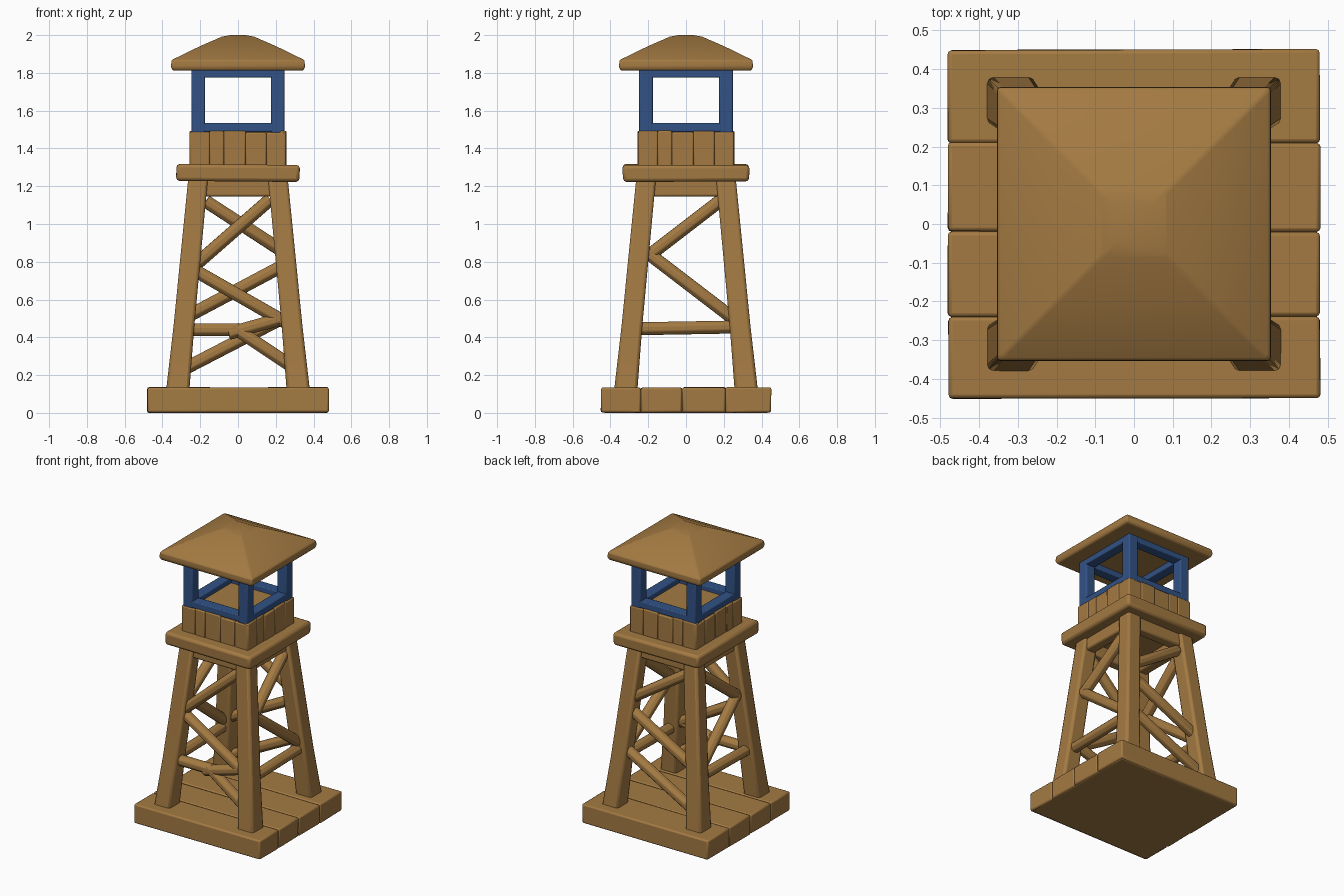
import bpy, bmesh, math, random
from mathutils import Vector, Matrix

if "Cube" in bpy.data.objects:
    bpy.data.objects.remove(bpy.data.objects["Cube"])

random.seed(4)


def material(name, rgb):
    m = bpy.data.materials.new(name)
    m.diffuse_color = (*rgb, 1)
    m.use_nodes = True
    m.node_tree.nodes["Principled BSDF"].inputs["Base Color"].default_value = m.diffuse_color
    return m


WOOD = material("warm_wood", (0.37, 0.195, 0.055))
BLUE = material("blue_paint", (0.032, 0.085, 0.24))


def finish(name, bm, mat, bevel):
    bmesh.ops.recalc_face_normals(bm, faces=bm.faces)
    me = bpy.data.meshes.new(name)
    bm.to_mesh(me)
    bm.free()
    me.materials.append(mat)
    ob = bpy.data.objects.new(name, me)
    bpy.context.collection.objects.link(ob)
    if bevel:
        mod = ob.modifiers.new("worn_edges", 'BEVEL')
        mod.width = bevel
        mod.segments = 2
        mod.limit_method = 'ANGLE'
    bpy.ops.object.select_all(action='DESELECT')
    ob.select_set(True)
    bpy.context.view_layer.objects.active = ob
    bpy.ops.object.shade_smooth_by_angle(angle=math.radians(40))
    return ob


def box(name, lo, hi, mat=WOOD, bevel=0.012, wobble=0.0):
    lo, hi = Vector(lo), Vector(hi)
    bm = bmesh.new()
    bmesh.ops.create_cube(bm, size=1)
    for v in bm.verts:
        v.co = Vector([(lo[i] + hi[i]) / 2 + v.co[i] * (hi[i] - lo[i])
                       + random.uniform(-wobble, wobble) for i in range(3)])
    return finish(name, bm, mat, bevel)


def log(name, a, b, radius=0.037):
    """Eight-sided log between two points."""
    a, b = Vector(a), Vector(b)
    bm = bmesh.new()
    bmesh.ops.create_cone(bm, cap_ends=True, segments=8, radius1=radius,
                          radius2=radius, depth=(b - a).length)
    turn = (b - a).to_track_quat('Z', 'Y').to_matrix().to_4x4()
    bm.transform(Matrix.Translation((a + b) / 2) @ turn @ Matrix.Rotation(math.pi / 8, 4, 'Z'))
    return finish(name, bm, WOOD, 0.006)


def stacked_squares(name, levels, mat=WOOD, bevel=0.012):
    """Solid from square sections given as (centre x, centre y, half width, z)."""
    bm = bmesh.new()
    rings = [[bm.verts.new((cx + sx * h, cy + sy * h, z))
              for sx, sy in ((-1, -1), (1, -1), (1, 1), (-1, 1))]
             for cx, cy, h, z in levels]
    bm.faces.new(rings[0])
    bm.faces.new(rings[-1])
    for r, s in zip(rings, rings[1:]):
        for i in range(4):
            j = (i + 1) % 4
            bm.faces.new((r[i], r[j], s[j], s[i]))
    return finish(name, bm, mat, bevel)


def leg_offset(z):
    return 0.318 - (z - 0.13) * 0.096


# Base: thick slab made of planks
box("base_core", (-0.472, -0.442, 0), (0.472, 0.442, 0.122))
edges = [-0.45, -0.24, -0.02, 0.21, 0.45]
for i in range(4):
    box(f"base_plank_{i}", (-0.48, edges[i], 0.002), (0.48, edges[i + 1], 0.135),
        bevel=0.01, wobble=0.002)

# Four leaning legs
for sx in (-1, 1):
    for sy in (-1, 1):
        stacked_squares(f"leg_{sx}_{sy}", [
            (sx * leg_offset(z), sy * leg_offset(z), h, z)
            for z, h in ((0.1, 0.062), (0.45, 0.055), (1.25, 0.052))], bevel=0.016)

# Braces as (u1, z1, u2, z2) along each side
shared = [(-0.23, 0.78, 0.17, 1.13), (-0.23, 0.755, 0.25, 0.48)]
front = shared + [(-0.27, 0.44, 0.0, 0.44), (-0.02, 0.45, 0.28, 0.25), (-0.05, 0.42, 0.27, 0.51)]
back = [(0.23, 0.86, -0.17, 1.12), (0.23, 0.775, -0.25, 0.52), (0.27, 0.52, -0.29, 0.23)]
side = [(-0.20, 0.83, 0.19, 1.13), (-0.22, 0.86, 0.25, 0.50), (-0.28, 0.445, 0.28, 0.455)]
for name, braces, axis, sign in (("front", front, 0, -1), ("back", back, 0, 1),
                                 ("right", side, 1, 1), ("left", side, 1, -1)):
    for i, (u1, z1, u2, z2) in enumerate(braces):
        ends = []
        for u, z in ((u1, z1), (u2, z2)):
            d = sign * leg_offset(z)
            ends.append((u, d, z) if axis == 0 else (d, u, z))
        log(f"{name}_brace_{i}", *ends)
    # Beam under the platform
    d = sign * 0.215
    w = Vector((0.2, 0.035, 0)) if axis == 0 else Vector((0.035, 0.2, 0))
    c = Vector((0, d, 0)) if axis == 0 else Vector((d, 0, 0))
    box(f"{name}_beam", c - w + Vector((0, 0, 1.145)), c + w + Vector((0, 0, 1.24)))

# Platform
box("platform", (-0.325, -0.335, 1.225), (0.325, 0.335, 1.315), bevel=0.018, wobble=0.004)

# Cabin: solid core clad in upright planks
box("cabin_core", (-0.238, -0.238, 1.30), (0.238, 0.238, 1.50), bevel=0)
cuts = [-0.252, -0.15, -0.075, 0.04, 0.15, 0.252]
for s, name in ((-1, "low"), (1, "high")):
    for i in range(5):
        a, b = cuts[i], cuts[i + 1]
        out = 0.254 + random.uniform(-0.003, 0.003)
        near, far = sorted((s * 0.22, s * out))
        top = 1.488 + random.uniform(-0.004, 0.006)
        box(f"cabin_plank_y_{name}_{i}", (a, near, 1.30), (b, far, top), bevel=0.007)
        box(f"cabin_plank_x_{name}_{i}", (near, a, 1.30), (far, b, top), bevel=0.007)

# Blue window frame: corner posts, sill rails and head rails
for sx in (-1, 1):
    for sy in (-1, 1):
        x, y = sx * 0.21, sy * 0.212
        box(f"window_post_{sx}_{sy}", (x - 0.036, y - 0.036, 1.48),
            (x + 0.036, y + 0.036, 1.825), BLUE, 0.008)
for s in (-1, 1):
    for part, z0, z1 in (("sill", 1.488, 1.535), ("head", 1.775, 1.825)):
        box(f"window_{part}_y_{s}", (-0.21, s * 0.212 - 0.035, z0),
            (0.21, s * 0.212 + 0.035, z1), BLUE, 0.006)
        box(f"window_{part}_x_{s}", (s * 0.21 - 0.035, -0.21, z0),
            (s * 0.21 + 0.035, 0.21, z1), BLUE, 0.006)

# Hipped roof with thick eaves and blunt top
stacked_squares("roof", [(0, 0, 0.345, 1.812), (0, 0, 0.355, 1.83), (0, 0, 0.352, 1.868),
                         (0, 0, 0.20, 1.942), (0, 0, 0.085, 1.992), (0, 0, 0.04, 2.0)],
                bevel=0.008)
